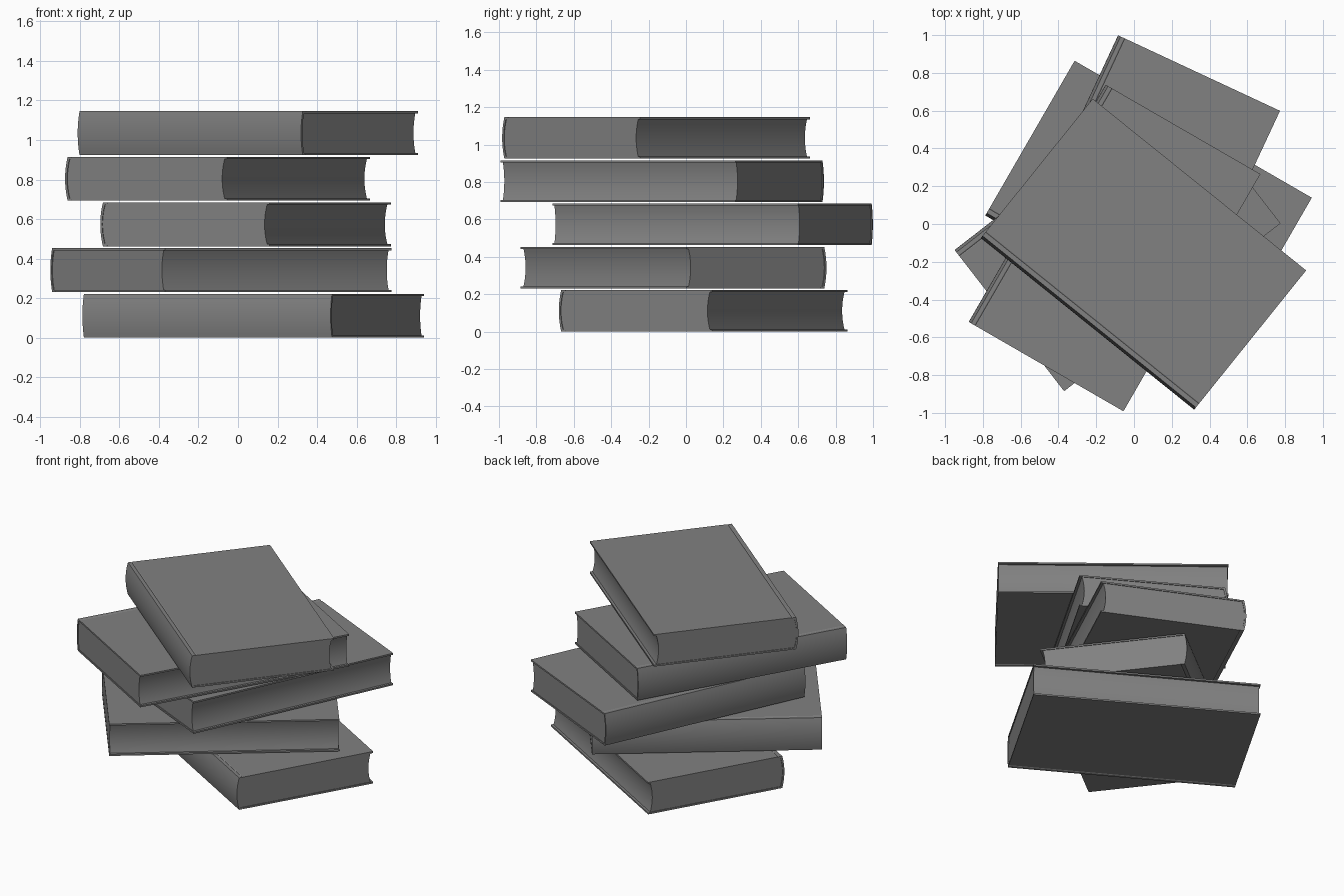
import bpy
import bmesh
from math import radians

if "Cube" in bpy.data.objects:
    bpy.data.objects.remove(bpy.data.objects["Cube"])

# Shared book dimensions
HALF_W, LENGTH, THICK = 0.473, 1.45, 0.222
BOARD, BULGE, PITCH = 0.011, 0.015, 0.231
STEPS = 12

grey = bpy.data.materials.new("cloth_grey")
grey.use_nodes = True
GREY = (0.22, 0.22, 0.22, 1)
grey.diffuse_color = GREY
grey.node_tree.nodes["Principled BSDF"].inputs["Base Color"].default_value = GREY


def arc(x, half_height):
    """Shallow curve bulging toward -x, from bottom to top."""
    ts = [2 * i / STEPS - 1 for i in range(STEPS + 1)]
    return [(x - BULGE * (1 - t * t), t * half_height) for t in ts]


def extrude_profile(name, profile, length, location, angle):
    """Extrude a cross-section in x and z along y, centred."""
    bm = bmesh.new()
    face = bm.faces.new([bm.verts.new((x, -length / 2, z)) for x, z in profile])
    grown = bmesh.ops.extrude_face_region(bm, geom=[face])["geom"]
    bmesh.ops.translate(bm, vec=(0, length, 0),
                        verts=[v for v in grown if isinstance(v, bmesh.types.BMVert)])
    bmesh.ops.recalc_face_normals(bm, faces=bm.faces)
    mesh = bpy.data.meshes.new(name)
    bm.to_mesh(mesh)
    bm.free()
    mesh.materials.append(grey)
    obj = bpy.data.objects.new(name, mesh)
    bpy.context.collection.objects.link(obj)
    obj.location = location
    obj.rotation_euler.z = radians(angle)
    bpy.ops.object.select_all(action="DESELECT")
    obj.select_set(True)
    bpy.context.view_layer.objects.active = obj
    bpy.ops.object.shade_smooth_by_angle(angle=radians(30))


# Cover: two boards joined by a rounded spine, with a fine hinge groove
half = THICK / 2
inner = half - BOARD
spine = BULGE - HALF_W
groove = [(spine + 0.02, half), (spine + 0.025, half - 0.003), (spine + 0.03, half)]
outer = arc(spine, half) + groove + [(HALF_W, half), (HALF_W, inner)]
inside = arc(spine + BOARD, inner)[::-1]
under = [(HALF_W, -inner), (HALF_W, -half)] + [(x, -z) for x, z in groove[::-1]]
cover_profile = outer + inside + under

# Pages: rounded at the spine, hollow at the fore edge, tucked into the cover
tuck = inner + 0.002
page_profile = (arc(spine + BOARD - 0.002, tuck)
                + arc(HALF_W - 0.016, tuck)[::-1])

# Stack from the bottom up: x, y, turn in degrees
stack = [
    (0.077, 0.092, 60),
    (-0.087, -0.067, -52.2),
    (0.038, 0.142, -25),
    (-0.103, -0.127, -30),
    (0.050, -0.160, 51.2),
]
for i, (x, y, angle) in enumerate(stack):
    place = (x, y, half + i * PITCH)
    extrude_profile(f"book_{i + 1}_cover", cover_profile, LENGTH, place, angle)
    extrude_profile(f"book_{i + 1}_pages", page_profile, LENGTH - 0.01, place, angle)
